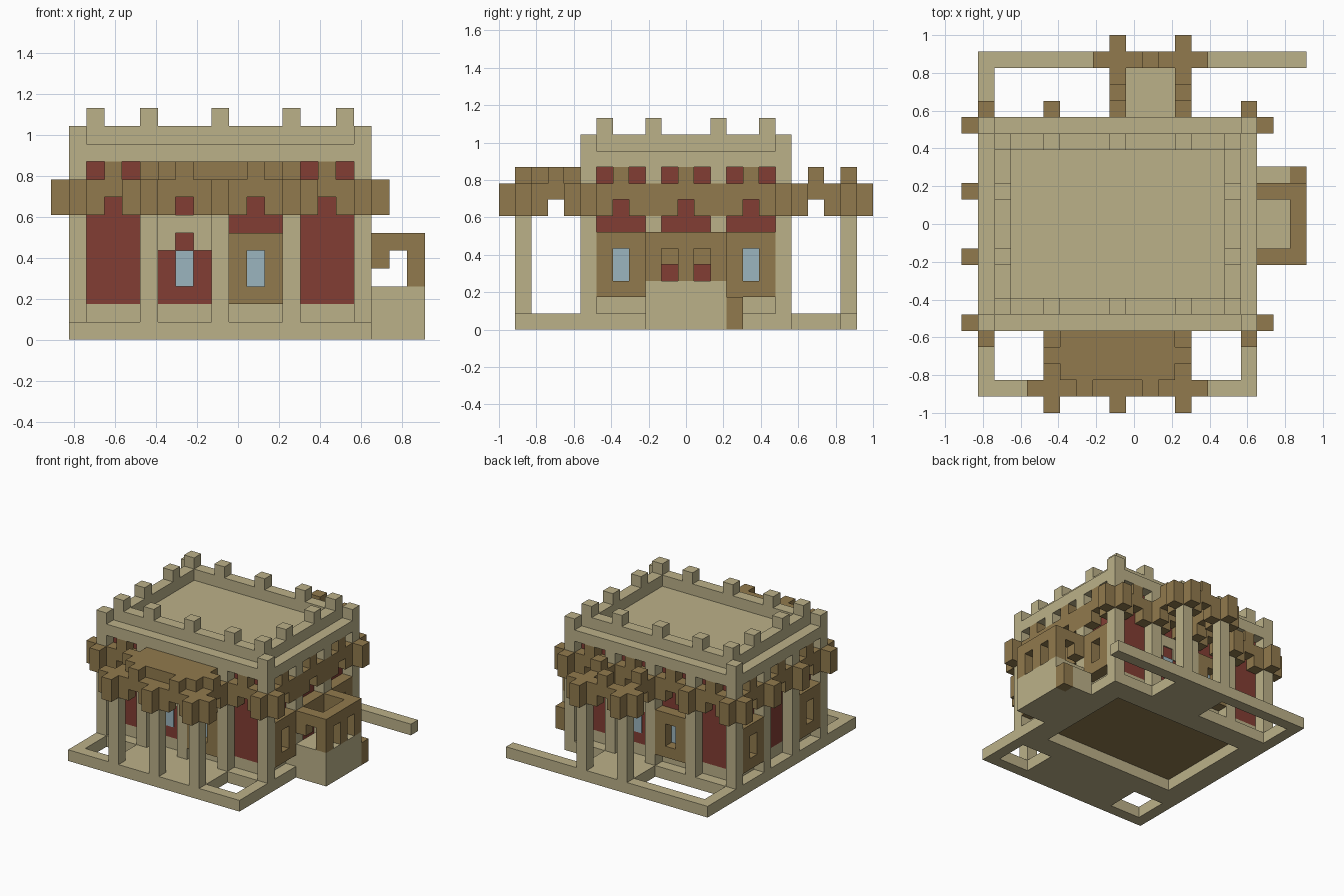
import bpy
import bmesh

if "Cube" in bpy.data.objects:
    bpy.data.objects.remove(bpy.data.objects["Cube"])

U = 2 / 23                      # one block
parts = {}                      # part name -> (colour, list of boxes)


def material(name, rgb):
    m = bpy.data.materials.new(name)
    m.use_nodes = True
    m.diffuse_color = (*rgb, 1)
    m.node_tree.nodes["Principled BSDF"].inputs["Base Color"].default_value = (*rgb, 1)
    return m


STONE = material("sandstone", (0.50, 0.44, 0.25))
WOOD = material("brown_wood", (0.285, 0.195, 0.075))
RED = material("red_clay", (0.225, 0.048, 0.034))
GLASS = material("pale_glass", (0.33, 0.46, 0.52))


def box(part, mat, x, y, z):
    """Add a box to a part; x, y, z are (low, high) block edges."""
    parts.setdefault(part, (mat, []))[1].append((x, y, z))


def on_side(part, mat, side, a, t, z):
    """Box on one side: a runs along the wall, t points outward from the posts."""
    if side == "front":
        box(part, mat, a, (5 - t[1], 5 - t[0]), z)
    elif side == "back":
        box(part, mat, a, (18 + t[0], 18 + t[1]), z)
    elif side == "left":
        box(part, mat, (1 - t[1], 1 - t[0]), a, z)
    else:
        box(part, mat, (18 + t[0], 18 + t[1]), a, z)


def ring(part, mat, x, y, z, w=1):
    """Rectangular frame of width w."""
    box(part, mat, x, (y[0], y[0] + w), z)
    box(part, mat, x, (y[1] - w, y[1]), z)
    inner = (y[0] + w, y[1] - w)
    box(part, mat, (x[0], x[0] + w), inner, z)
    box(part, mat, (x[1] - w, x[1]), inner, z)


def lattice(part, side, a, t):
    """Stepped wooden lintel filling a three-block bay that starts at a."""
    on_side(part, WOOD, side, (a, a + 3), t, (8, 9))
    on_side(part, WOOD, side, (a, a + 1), t, (7, 8))
    on_side(part, WOOD, side, (a + 2, a + 3), t, (7, 8))
    on_side(part, WOOD, side, (a + 1, a + 2), t, (9, 10))


def pane(side, a):
    on_side(side + "_window_panes", GLASS, side, (a + 1, a + 2), (-1, -0.91), (3, 5))


def window_box(side, a):
    """Wooden window surround flush with the posts."""
    part = side + "_window_frames"
    on_side(part, WOOD, side, (a, a + 1), (-1, 0), (2, 6))
    on_side(part, WOOD, side, (a + 2, a + 3), (-1, 0), (2, 6))
    on_side(part, WOOD, side, (a + 1, a + 2), (-1, 0), (2, 3))
    on_side(part, WOOD, side, (a + 1, a + 2), (-1, 0), (5, 6))
    pane(side, a)


def door_bay(side, a):
    """Red doorway with a stepped stone surround and a glass pane."""
    part, t = side + "_door_surround", (-1, -0.91)
    on_side(part, STONE, side, (a, a + 1), t, (5, 7))
    on_side(part, STONE, side, (a + 2, a + 3), t, (5, 7))
    on_side(part, STONE, side, (a + 1, a + 2), t, (6, 7))
    pane(side, a)


def portico(side, posts):
    """Projecting porch with posts, lintels and brackets."""
    first, last = posts[0], posts[-1]
    on_side(side + "_porch_floor", STONE, side, (first, last + 1), (0, 3), (0, 1))
    beams = side + "_porch_beams"
    for a in posts:
        on_side(side + "_porch_posts", STONE, side, (a, a + 1), (3, 4), (1, 7))
        on_side(beams, WOOD, side, (a, a + 1), (3, 5), (7, 9))
        if a != last:
            lattice(beams, side, a + 1, (3, 4))
    on_side(beams, WOOD, side, (first - 1, first), (3, 4), (7, 9))
    on_side(beams, WOOD, side, (last + 1, last + 2), (3, 4), (7, 9))
    for a in (first, last):
        on_side(beams, WOOD, side, (a, a + 1), (0, 3), (8, 9))
        on_side(beams, WOOD, side, (a, a + 1), (0, 1), (7, 8))
        on_side(beams, WOOD, side, (a, a + 1), (2, 3), (7, 8))
        on_side(beams, WOOD, side, (a, a + 1), (1, 2), (9, 10))


# Foundation, floor and outer kerbs
ring("foundation", STONE, (1, 18), (5, 18), (0, 1), 2)
box("wooden_floor", WOOD, (3, 16), (7, 16), (1, 2))
box("front_kerb", STONE, (1, 18), (1, 2), (0, 1))
box("front_kerb", STONE, (1, 2), (2, 5), (0, 1))
box("front_kerb", STONE, (17, 18), (2, 5), (0, 1))
box("back_kerb", STONE, (1, 21), (21, 22), (0, 1))
box("back_kerb", STONE, (1, 2), (18, 21), (0, 1))

# Recessed walls
ring("wall_footing", STONE, (2, 17), (6, 17), (1, 2))
ring("red_walls", RED, (2, 17), (6, 17), (2, 10))

# Roof, parapet and merlons
box("roof", STONE, (1, 18), (5, 18), (10, 11))
ring("parapet", STONE, (2, 17), (6, 17), (11, 12))
for i in (1, 17):
    for j in (5, 17):
        box("corner_caps", STONE, (i, i + 1), (j, j + 1), (11, 12))
for i in (2, 5, 9, 13, 16):
    for j in (6, 9, 13, 16):
        if i in (2, 16) or j in (6, 16):
            box("merlons", STONE, (i, i + 1), (j, j + 1), (12, 13))

# Posts and lattice lintels on all four sides
for i in (1, 5, 9, 13, 17):
    for j in (5, 9, 13, 17):
        if i in (1, 17) or j in (5, 17):
            for mat, z in ((STONE, (1, 7)), (WOOD, (7, 9)), (STONE, (9, 10))):
                name = "wall_posts" if mat == STONE else "post_collars"
                box(name, mat, (i, i + 1), (j, j + 1), z)
for side, starts in (("front", (2, 6, 10, 14)), ("back", (2, 6, 10, 14)),
                     ("left", (6, 10, 14)), ("right", (6, 10, 14))):
    for a in starts:
        lattice(side + "_lintels", side, a, (-1, 0))

# Brackets that stick out from the posts
for side, at in (("front", (1, 17)), ("back", (1, 5, 17)),
                 ("left", (5, 9, 13, 17)), ("right", (5, 17))):
    for a in at:
        on_side(side + "_brackets", WOOD, side, (a, a + 1), (0, 1), (7, 9))

# Windows and doors
for side, a in (("front", 10), ("back", 6), ("left", 6), ("left", 14),
                ("right", 6), ("right", 14)):
    window_box(side, a)
door_bay("front", 6)
door_bay("back", 10)

# Porches, the front one roofed
portico("front", (5, 9, 13))
portico("back", (9, 13))
box("front_porch_roof", WOOD, (6, 13), (2, 5), (9, 10))

# Side balcony with wooden arcade and step
box("balcony_base", STONE, (18, 21), (9, 14), (0, 3))
box("balcony_step", STONE, (18, 20), (14, 15), (0, 2))
box("step_end", WOOD, (20, 21), (14, 15), (0, 2))
box("balcony_doorway", WOOD, (17, 18), (10, 13), (4, 6))
box("balcony_arcade", WOOD, (20, 21), (9, 14), (5, 6))
for j in (9, 11, 13):
    box("balcony_arcade", WOOD, (20, 21), (j, j + 1), (3, 5))
for j in (9, 13):
    box("balcony_arcade", WOOD, (18, 20), (j, j + 1), (5, 6))
    box("balcony_arcade", WOOD, (18, 19), (j, j + 1), (4, 5))

# Turn every part into one mesh object
for name, (mat, boxes) in parts.items():
    bm = bmesh.new()
    for x, y, z in boxes:
        for v in bmesh.ops.create_cube(bm, size=1)["verts"]:
            v.co = ((x[v.co.x > 0] - 10.5) * U, (y[v.co.y > 0] - 11.5) * U, z[v.co.z > 0] * U)
    mesh = bpy.data.meshes.new(name)
    bm.to_mesh(mesh)
    bm.free()
    mesh.materials.append(mat)
    bpy.context.collection.objects.link(bpy.data.objects.new(name, mesh))
